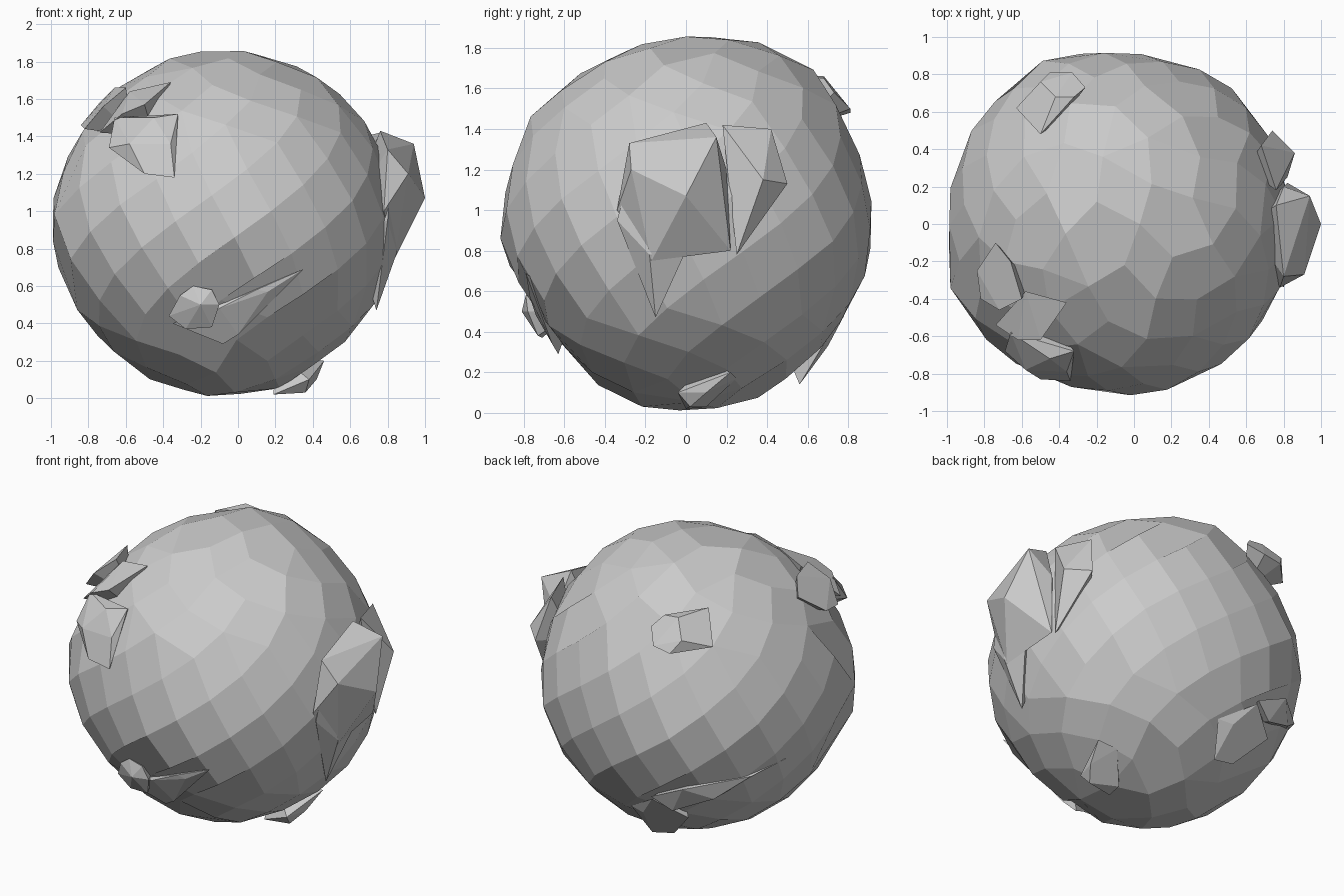
import bpy, bmesh, math
from mathutils import Vector

CENTRE = Vector((-0.07, 0, 0.93))


def finish(bm, name):
    bmesh.ops.recalc_face_normals(bm, faces=bm.faces)
    mesh = bpy.data.meshes.new(name)
    bm.to_mesh(mesh)
    bm.free()
    obj = bpy.data.objects.new(name, mesh)
    bpy.context.collection.objects.link(obj)
    return obj


def hull(bm, points):
    for p in points:
        bm.verts.new(p)
    res = bmesh.ops.convex_hull(bm, input=bm.verts)
    junk = [g for g in res["geom_interior"] if isinstance(g, bmesh.types.BMVert)]
    bmesh.ops.delete(bm, geom=junk, context='VERTS')


def rock(name, points):
    """Faceted lump: convex hull of a few corner points."""
    bm = bmesh.new()
    hull(bm, points)
    bmesh.ops.dissolve_limit(bm, angle_limit=math.radians(4), verts=bm.verts, edges=bm.edges)
    return finish(bm, name)


# Outlines of the main boulder in the front, side and top planes
front = [(-0.03, 1.86), (-0.27, 1.85), (-0.47, 1.78), (-0.8, 1.47), (-0.97, 1.15), (-1, 0.85),
         (-0.9, 0.55), (-0.64, 0.22), (-0.35, 0.04), (0, 0), (0.2, 0.04), (0.43, 0.2),
         (0.72, 0.46), (0.81, 0.72), (0.75, 1.38), (0.5, 1.67), (0.3, 1.8)]
side = [(0.33, 1.86), (0.68, 1.66), (0.82, 1.35), (0.92, 0.92), (0.88, 0.67), (0.69, 0.35),
        (0.42, 0.1), (-0.3, 0.04), (-0.42, 0.13), (-0.6, 0.34), (-0.74, 0.52), (-0.92, 0.83),
        (-0.88, 1.13), (-0.8, 1.42), (-0.58, 1.63), (-0.27, 1.8)]
top = [(-0.41, 0.92), (0.13, 0.89), (0.5, 0.76), (0.7, 0.5), (0.78, -0.34), (0.63, -0.62),
       (0.27, -0.87), (-0.18, -0.91), (-0.42, -0.84), (-0.7, -0.72), (-0.97, -0.42),
       (-1, 0.1), (-0.86, 0.53)]
outline = [Vector((x, 0, z)) for x, z in front]
outline += [Vector((-0.07, y, z)) for y, z in side]
outline += [Vector((x, y, 0.93)) for x, y in top]
spokes = [(p - CENTRE).normalized() for p in outline]
reach = [(p - CENTRE).length for p in outline]

# Main boulder: evenly spread points on a unit sphere, pushed to the outlines
COUNT = 170
bm = bmesh.new()
directions = []
for i in range(COUNT):
    z = 1 - (2 * i + 1) / COUNT
    a = i * 2.39996
    w = math.sqrt(1 - z * z)
    directions.append(Vector((w * math.cos(a), w * math.sin(a), z)))
hull(bm, directions)
for v in bm.verts:
    d = v.co.normalized()
    weights = [1 / (0.1 + d.angle(s)) ** 3 for s in spokes]
    near = min(d.angle(s) for s in spokes)
    r = sum(w * r for w, r in zip(weights, reach)) / sum(weights)
    v.co = CENTRE + d * r * (1 - 0.01 * min(1, near / 0.3))
    v.co.z = max(v.co.z, 0)
bmesh.ops.dissolve_limit(bm, angle_limit=math.radians(10), verts=bm.verts, edges=bm.edges)
finish(bm, "boulder")

# Right side outcrop: large lump, skirt below it and a spur behind a groove
rock("right_outcrop", [(0.94, 0.15, 1.36), (1, 0, 1.07), (0.91, -0.27, 1.2), (0.8, -0.28, 1.33),
                       (0.76, 0.1, 1.43), (0.82, 0.22, 0.8), (0.84, -0.17, 0.75),
                       (0.78, -0.34, 1.0), (0.8, 0.2, 1.2), (0.6, 0, 1.0)])
rock("right_skirt", [(0.85, -0.18, 0.78), (0.74, -0.15, 0.47), (0.8, -0.34, 0.95),
                     (0.82, -0.27, 1.2), (0.84, 0.0, 0.8), (0.6, -0.1, 0.9)])
rock("right_spur", [(0.86, 0.38, 1.15), (0.74, 0.5, 1.13), (0.68, 0.42, 1.4),
                    (0.82, 0.25, 0.78), (0.6, 0.3, 1.1), (0.76, 0.18, 1.42)])

# Upper left cluster of crags
rock("upper_crag", [(-0.74, -0.1, 1.58), (-0.84, -0.25, 1.46), (-0.66, -0.2, 1.66), (-0.6, -0.4, 1.66),
                    (-0.72, -0.46, 1.56), (-0.82, -0.4, 1.44), (-0.55, -0.3, 1.4)])
rock("middle_crag", [(-0.36, -0.42, 1.69), (-0.58, -0.36, 1.64), (-0.62, -0.62, 1.52),
                     (-0.74, -0.54, 1.42), (-0.5, -0.62, 1.57), (-0.45, -0.45, 1.4)])
rock("lower_crag", [(-0.32, -0.68, 1.52), (-0.45, -0.72, 1.5), (-0.58, -0.78, 1.36), (-0.69, -0.68, 1.34),
                    (-0.5, -0.83, 1.2), (-0.34, -0.84, 1.18), (-0.36, -0.79, 1.36),
                    (-0.66, -0.58, 1.5), (-0.45, -0.5, 1.3)])

# Lower front knob with a sloping lip
rock("front_knob", [(-0.37, -0.71, 0.44), (-0.31, -0.77, 0.55), (-0.24, -0.78, 0.6), (-0.14, -0.79, 0.58),
                    (-0.1, -0.78, 0.5), (-0.14, -0.73, 0.38), (-0.28, -0.71, 0.37),
                    (-0.2, -0.81, 0.5), (-0.2, -0.55, 0.5)])
rock("front_lip", [(-0.35, -0.68, 0.4), (-0.08, -0.63, 0.29), (0.0, -0.66, 0.34), (0.16, -0.77, 0.57),
                   (0.35, -0.79, 0.69), (0.1, -0.77, 0.58), (-0.1, -0.74, 0.48), (0, -0.55, 0.5)])

# Small stone under the right side
rock("bottom_stone", [(0.19, 0, 0.02), (0.36, 0.02, 0.03), (0.42, 0.1, 0.1), (0.46, 0.22, 0.2),
                      (0.34, 0.25, 0.17), (0.2, 0.1, 0.03), (0.38, -0.04, 0.1), (0.2, 0.1, 0.25)])

# Back ledge and stone low on the rear left
rock("back_stone", [(-0.15, 0.56, 0.14), (-0.3, 0.55, 0.17), (-0.18, 0.7, 0.33), (-0.3, 0.78, 0.48),
                    (-0.48, 0.66, 0.36), (-0.08, 0.68, 0.34), (-0.3, 0.45, 0.4)])
rock("back_ledge", [(-0.3, 0.79, 0.5), (-0.42, 0.74, 0.42), (-0.65, 0.64, 0.52), (-0.92, 0.28, 0.72),
                    (-0.82, 0.5, 0.66), (-0.52, 0.78, 0.6), (-0.5, 0.4, 0.6)])

# Upper rear knob
rock("rear_knob", [(-0.26, 0.73, 1.58), (-0.33, 0.81, 1.5), (-0.45, 0.81, 1.48), (-0.5, 0.76, 1.56),
                   (-0.42, 0.68, 1.66), (-0.32, 0.68, 1.65), (-0.63, 0.62, 1.5),
                   (-0.5, 0.48, 1.67), (-0.4, 0.55, 1.4)])
